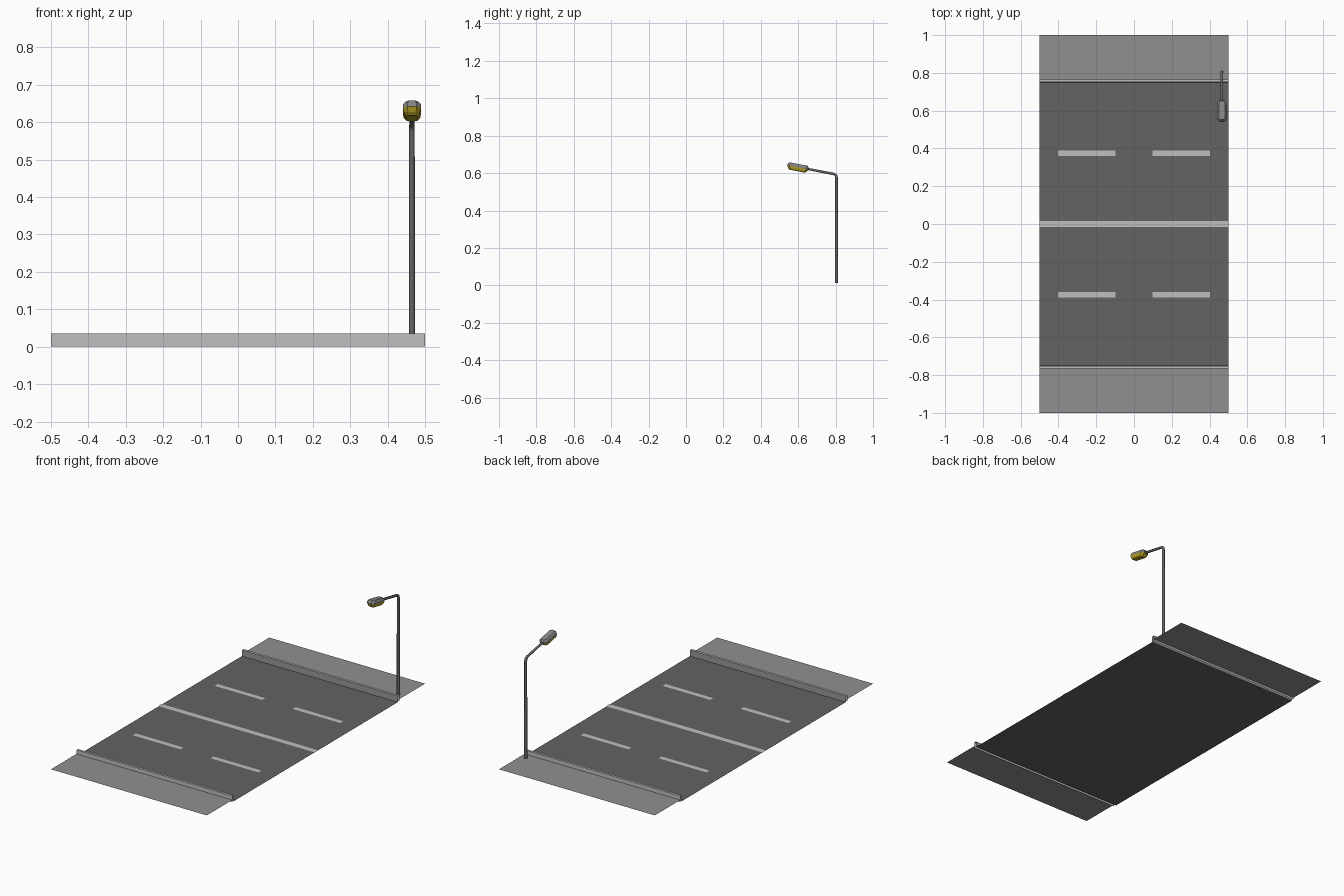
import bpy, bmesh, math
from mathutils import Vector, Matrix

if "Cube" in bpy.data.objects:
    bpy.data.objects.remove(bpy.data.objects["Cube"])


def material(name, r, g, b):
    m = bpy.data.materials.new(name)
    m.diffuse_color = (r, g, b, 1)
    m.use_nodes = True
    m.node_tree.nodes["Principled BSDF"].inputs["Base Color"].default_value = m.diffuse_color
    return m


ASPHALT = material("asphalt", 0.125, 0.125, 0.125)
PAVING = material("paving_grey", 0.28, 0.28, 0.28)
LIGHT = material("light_grey", 0.52, 0.52, 0.52)
METAL = material("pole_metal", 0.13, 0.13, 0.13)
HOUSING = material("housing_grey", 0.24, 0.24, 0.24)
GLASS = material("lamp_yellow", 0.50, 0.38, 0.02)


def finish(name, bm, mats, recalc=True):
    if recalc:
        bmesh.ops.recalc_face_normals(bm, faces=bm.faces)
    me = bpy.data.meshes.new(name)
    bm.to_mesh(me)
    bm.free()
    for m in mats:
        me.materials.append(m)
    ob = bpy.data.objects.new(name, me)
    bpy.context.collection.objects.link(ob)
    return ob


def plate(name, x0, x1, y0, y1, z, mat):
    bm = bmesh.new()
    bm.faces.new([bm.verts.new(p) for p in
                  ((x0, y0, z), (x1, y0, z), (x1, y1, z), (x0, y1, z))])
    return finish(name, bm, [mat], False)


def loft(rings, cap=True):
    """Skin equal-length rings; returns bmesh and the faces per band."""
    bm = bmesh.new()
    vs = [[bm.verts.new(p) for p in ring] for ring in rings]
    n = len(vs[0])
    bands = [[bm.faces.new((a[i], a[(i + 1) % n], b[(i + 1) % n], b[i]))
              for i in range(n)] for a, b in zip(vs, vs[1:])]
    if cap:
        bm.faces.new(vs[0][::-1])
        bm.faces.new(vs[-1])
    return bm, bands


# Road surface and painted lines
plate("road", -0.5, 0.5, -0.75, 0.75, 0.0, ASPHALT)
plate("centre_line", -0.5, 0.5, -0.015, 0.017, 0.002, LIGHT)
for sy in (-1, 1):
    for sx in (-1, 1):
        plate("lane_dash", sx * 0.25 - 0.153, sx * 0.25 + 0.153,
              sy * 0.375 - 0.014, sy * 0.375 + 0.014, 0.002, LIGHT)

# Pavements and kerbs (open-ended strips: road face, top, outer face)
for s, side in ((-1, "front"), (1, "back")):
    ys = sorted((s * 0.766, s * 1.0))
    plate(side + "_pavement", -0.5, 0.5, ys[0], ys[1], 0.012, PAVING)
    bm = bmesh.new()
    profile = [(0.75, 0), (0.752, 0.035), (0.766, 0.035), (0.766, 0)]
    cols = [[bm.verts.new((x, s * y, z)) for x in (-0.5, 0.5)] for y, z in profile]
    for i in range(3):
        a, b = cols[i], cols[i + 1]
        q = [a[0], a[1], b[1], b[0]]
        f = bm.faces.new(q if s > 0 else q[::-1])
        f.material_index = 1 if i == 0 else 0
    finish(side + "_kerb", bm, [LIGHT, PAVING], False)

# Street lamp pole with bent arm: (y, z, radius, lean angle)
LAMP_X, TILT = 0.465, math.radians(11)
path = [(0.805, 0.012, 0.009, 0), (0.805, 0.575, 0.008, 0),
        (0.802, 0.588, 0.008, math.radians(35)),
        (0.792, 0.595, 0.0075, math.radians(75)),
        (0.640, 0.6245, 0.0065, math.radians(79))]
rings = []
for y, z, r, lean in path:
    rot = Matrix.Rotation(lean, 3, 'X')
    rings.append([Vector((LAMP_X, y, z)) + rot @ Vector(
        (r * math.cos(t), r * math.sin(t), 0))
        for t in (math.tau * (k + 0.5) / 8 for k in range(8))])
bm, _ = loft(rings)
pole = finish("lamp_pole", bm, [METAL])

# Lamp head: chamfered outline stacked in levels (height, length, width scale)
L, W, C = 0.058, 0.0245, 0.012
outline = [(W, L - C), (W - C, L), (C - W, L), (-W, L - C),
           (-W, C - L), (C - W, -L), (W - C, -L), (W, C - L)]
levels = [(-0.021, 0.72, 0.60), (-0.013, 0.88, 0.88), (0.000, 1.0, 1.0),
          (0.009, 0.98, 0.96), (0.018, 0.86, 0.66)]
rot = Matrix.Rotation(-TILT, 3, 'X')
centre = Vector((LAMP_X, 0.598, 0.631))
rings = [[centre + rot @ Vector((x * w, y * l, h)) for x, y in outline]
         for h, l, w in levels]
bm, bands = loft(rings)
bm.normal_update()
bm.faces.ensure_lookup_table()
# Yellow diffuser below the rim, with the bottom cap
for f in bands[0] + bands[1] + [bm.faces[-2]]:
    f.material_index = 1
finish("lamp_head", bm, [HOUSING, GLASS])

# Smooth the round pole
bpy.context.view_layer.objects.active = pole
pole.select_set(True)
bpy.ops.object.shade_smooth_by_angle(angle=math.radians(50))
